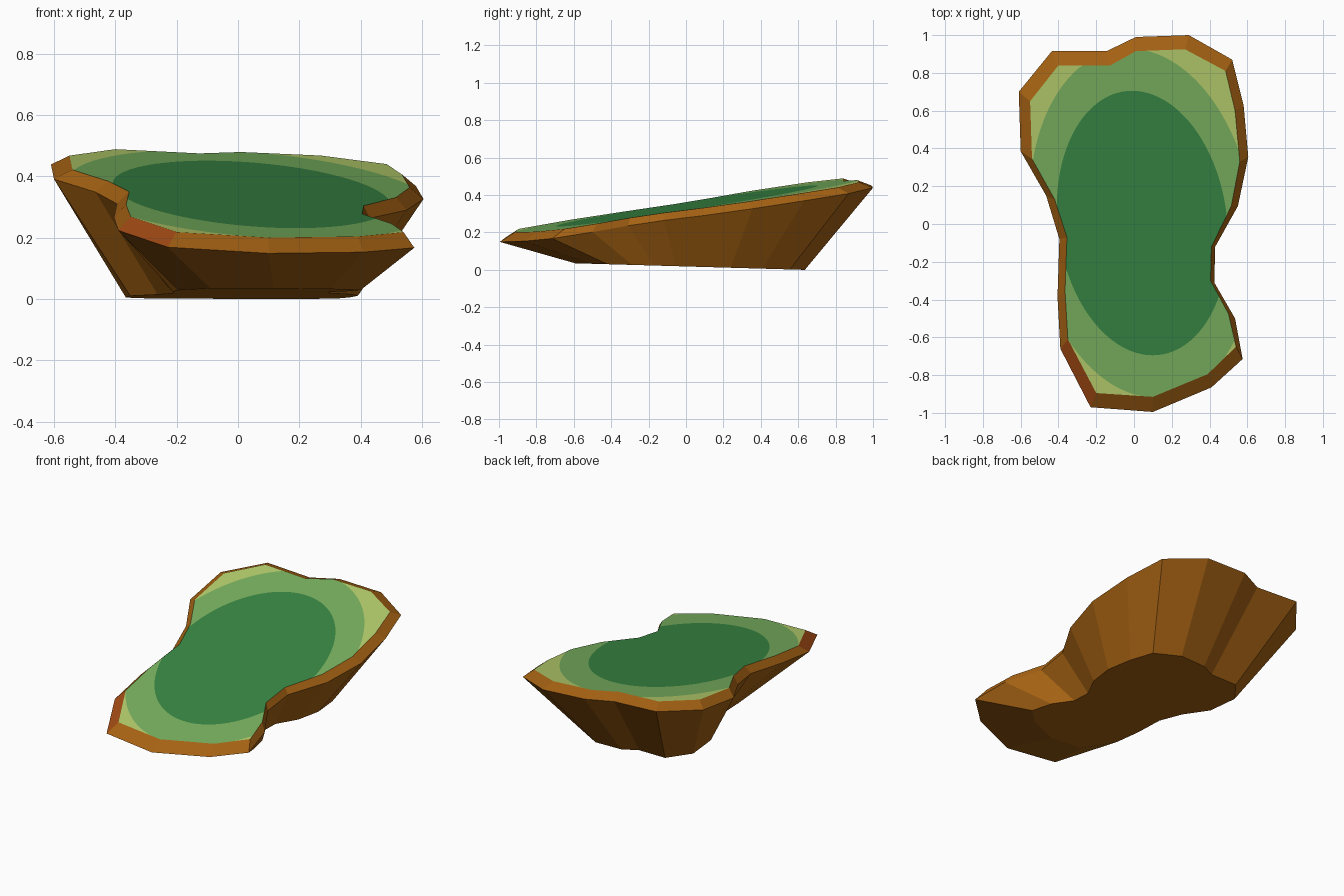
import bpy, bmesh, math
from mathutils import Vector

if "Cube" in bpy.data.objects:
    bpy.data.objects.remove(bpy.data.objects["Cube"])


def material(name, rgb):
    m = bpy.data.materials.new(name)
    lin = [((c / 255 + 0.055) / 1.055) ** 2.4 for c in rgb]
    m.diffuse_color = (*lin, 1)
    m.use_nodes = True
    m.node_tree.nodes["Principled BSDF"].inputs["Base Color"].default_value = m.diffuse_color
    return m


BROWN = material("earth_brown", (165, 98, 19))
RUST = material("rust_brown", (165, 76, 20))
DARK = material("dark_green", (57, 136, 68))
MID = material("mid_green", (122, 179, 96))
PALE = material("pale_green", (183, 208, 109))

# Outline of the widest edge, and of the grass edge just inside and above it
OUTER = [(-.435, .915), (-.145, .915), (.01, .99), (.29, 1.0), (.52, .87), (.58, .63),
         (.605, .355), (.55, .095), (.43, -.12), (.425, -.31), (.535, -.50), (.575, -.715),
         (.41, -.865), (.10, -.995), (-.23, -.97), (-.39, -.66), (-.405, -.385),
         (-.395, -.08), (-.465, .15), (-.60, .385), (-.61, .70)]
INNER = [(-.40, .84), (-.125, .84), (.01, .915), (.27, .925), (.485, .81), (.535, .60),
         (.56, .33), (.515, .095), (.41, -.12), (.405, -.30), (.50, -.475), (.54, -.65),
         (.39, -.795), (.10, -.915), (-.20, -.895), (-.35, -.61), (-.365, -.355),
         (-.355, -.07), (-.42, .13), (-.54, .345), (-.55, .65)]
RUST_SEGMENT = 14


def tilted(x, y, height):
    return Vector((x, y, height + 0.15 * y - 0.05 * x))


def finish(bm, name, mats):
    me = bpy.data.meshes.new(name)
    bm.to_mesh(me)
    bm.free()
    for m in mats:
        me.materials.append(m)
    ob = bpy.data.objects.new(name, me)
    bpy.context.collection.objects.link(ob)
    return ob


# Earth body: flat underside, flared walls and sloping rim
bm = bmesh.new()
base_pts = []
for x, y in OUTER:
    bx, by = 0.6155 * x + 0.028 - 0.026 * y, 0.6155 * y + 0.02
    base_pts.append(Vector((bx, by, max(0, 0.018 - 0.0287 * by))))
loops = [[bm.verts.new(p) for p in base_pts],
         [bm.verts.new(tilted(x, y, 0.3035)) for x, y in OUTER],
         [bm.verts.new(tilted(x, y, 0.343)) for x, y in INNER]]
n = len(OUTER)
for level in range(2):
    lo, hi = loops[level], loops[level + 1]
    for i in range(n):
        j = (i + 1) % n
        f = bm.faces.new((lo[j], lo[i], hi[i], hi[j]))
        f.material_index = 1 if level == 1 and i == RUST_SEGMENT else 0
bm.faces.new(loops[0])
finish(bm, "earth_body", [BROWN, RUST])

# Grass top: three elliptical colour zones clipped by the inner outline.
# Work in a space where the dark ellipse is the unit circle.
CX, CY, RX, RY, SHEAR = 0.045, 0.005, 0.45, 0.70, 0.078


def to_uv(x, y):
    return Vector(((x - CX + SHEAR * y) / RX, (y - CY) / RY))


def from_uv(u, v):
    y = CY + v * RY
    return CX - SHEAR * y + u * RX, y


edge = [to_uv(*p) for p in INNER]


def reach(a):
    """Distance from the centre to the outline in direction a."""
    d = Vector((math.cos(a), math.sin(a)))
    best = 9.0
    for i in range(n):
        p, q = edge[i], edge[(i + 1) % n]
        e = q - p
        det = d.x * e.y - d.y * e.x
        if abs(det) < 1e-9:
            continue
        t = (p.x * e.y - p.y * e.x) / det
        s = (p.x * d.y - p.y * d.x) / det
        if t > 0 and -1e-6 <= s <= 1 + 1e-6:
            best = min(best, t)
    return best


angles = [2 * math.pi * k / 160 for k in range(160)]
angles += [math.atan2(p.y, p.x) % (2 * math.pi) for p in edge]
angles = sorted(set(round(a, 6) for a in angles))
spokes = []
bm = bmesh.new()
centre = bm.verts.new(tilted(CX - SHEAR * CY, CY, 0.343))
for a in angles:
    r = reach(a)
    spokes.append([(k, bm.verts.new(tilted(*from_uv(k * math.cos(a), k * math.sin(a)), 0.343)))
                   for k in (min(1.0, r), min(1.32, r), r)])
for i, s in enumerate(spokes):
    t = spokes[(i + 1) % len(spokes)]
    bm.faces.new((centre, s[0][1], t[0][1]))
    for z in (0, 1):
        if s[z + 1][0] - s[z][0] > 1e-5 or t[z + 1][0] - t[z][0] > 1e-5:
            f = bm.faces.new((s[z][1], s[z + 1][1], t[z + 1][1], t[z][1]))
            f.material_index = z + 1
bmesh.ops.remove_doubles(bm, verts=bm.verts, dist=1e-5)
finish(bm, "grass_top", [DARK, MID, PALE])
